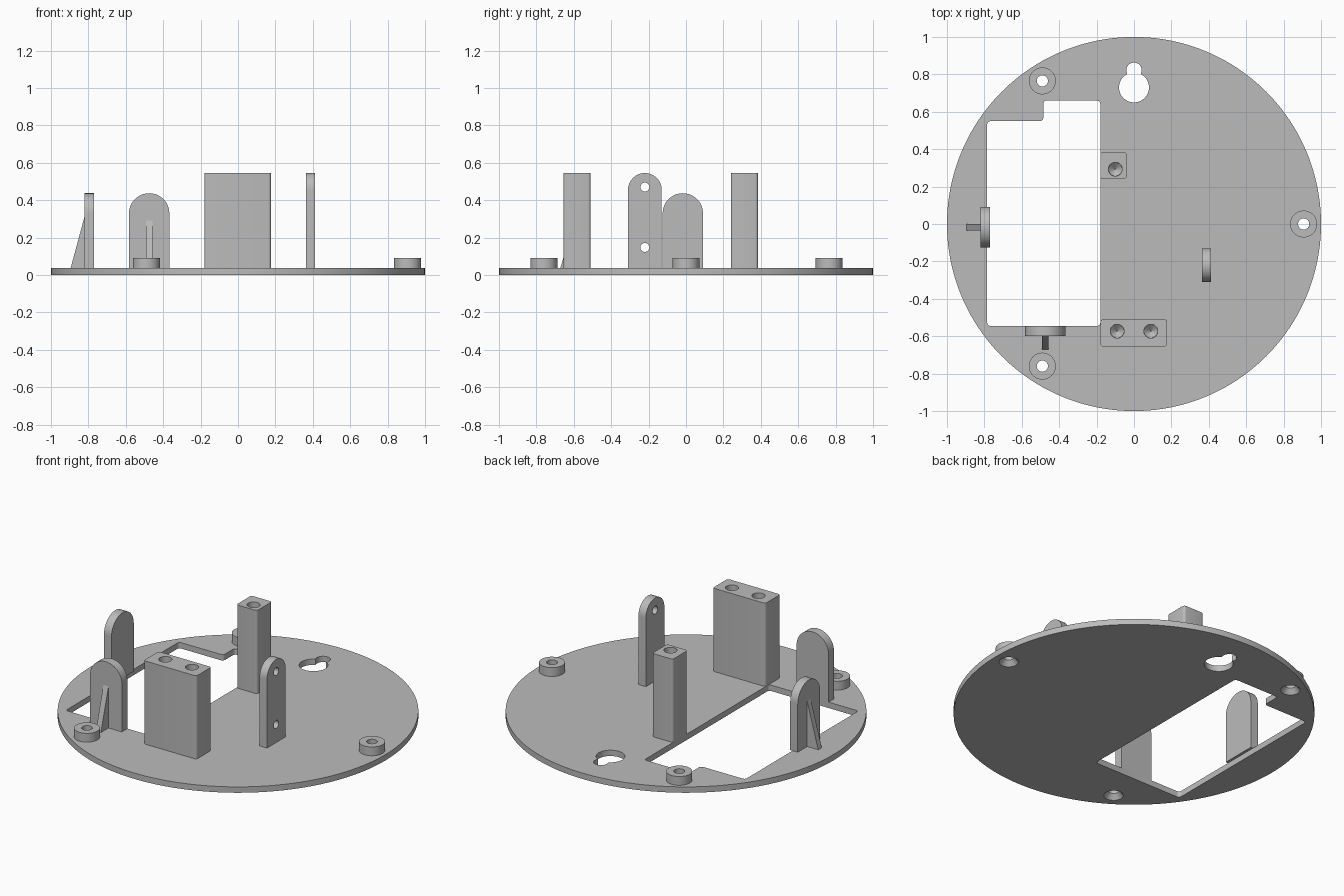
import bpy, bmesh
from math import pi, cos, sin
from mathutils import Vector, Matrix

if "Cube" in bpy.data.objects:
    bpy.data.objects.remove(bpy.data.objects["Cube"])

BASE = 0.036          # plate thickness
POST_TOP = 0.545

grey = bpy.data.materials.new("plain grey")
grey.use_nodes = True
colour = (0.5, 0.5, 0.5, 1)
grey.diffuse_color = colour
grey.node_tree.nodes["Principled BSDF"].inputs["Base Color"].default_value = colour


def prism(name, outline, axis, start, end):
    """Extrude a 2D outline along an axis; the outline holds the other two axes in order."""
    bm = bmesh.new()
    verts = []
    for p in outline:
        co = list(p)
        co.insert(axis, start)
        verts.append(bm.verts.new(co))
    face = bm.faces.new(verts)
    extruded = bmesh.ops.extrude_face_region(bm, geom=[face])["geom"]
    offset = Vector((0, 0, 0))
    offset[axis] = end - start
    moved = [g for g in extruded if isinstance(g, bmesh.types.BMVert)]
    bmesh.ops.translate(bm, vec=offset, verts=moved)
    return finish(name, bm)


def cone(name, x, y, z0, z1, r0, r1, segments=48):
    bm = bmesh.new()
    bmesh.ops.create_cone(bm, cap_ends=True, segments=segments, radius1=r0, radius2=r1,
                          depth=z1 - z0, matrix=Matrix.Translation((x, y, (z0 + z1) / 2)))
    return finish(name, bm)


def finish(name, bm):
    bmesh.ops.recalc_face_normals(bm, faces=bm.faces)
    mesh = bpy.data.meshes.new(name)
    bm.to_mesh(mesh)
    bm.free()
    mesh.materials.append(grey)
    obj = bpy.data.objects.new(name, mesh)
    bpy.context.collection.objects.link(obj)
    return obj


def activate(obj):
    bpy.ops.object.select_all(action="DESELECT")
    obj.select_set(True)
    bpy.context.view_layer.objects.active = obj


def cut(obj, cutters):
    for cutter in cutters:
        cutter.hide_render = True
        mod = obj.modifiers.new("cut", "BOOLEAN")
        mod.operation = "DIFFERENCE"
        mod.solver = "EXACT"
        mod.object = cutter
        activate(obj)
        bpy.ops.object.modifier_apply(modifier=mod.name)


def arc(cx, cy, r, a0, a1, steps=24):
    angles = [a0 + (a1 - a0) * i / steps for i in range(steps + 1)]
    return [(cx + r * cos(a), cy + r * sin(a)) for a in angles]


def fillet(points, r, steps=5):
    """Round every corner of an outline."""
    result = []
    for i, p in enumerate(points):
        p = Vector(p)
        a = p + (Vector(points[i - 1]) - p).normalized() * r
        b = p + (Vector(points[(i + 1) % len(points)]) - p).normalized() * r
        centre = a + b - p
        for k in range(steps + 1):
            t = pi / 2 * k / steps
            result.append(tuple(centre + (a - centre) * cos(t) + (b - centre) * sin(t)))
    return result


def rectangle(x0, x1, y0, y1):
    return [(x0, y0), (x1, y0), (x1, y1), (x0, y1)]


def tab_outline(centre, r, top):
    return [(centre - r, BASE), (centre + r, BASE)] + arc(centre, top - r, r, 0, pi)


parts, helpers = [], []

# Round base plate with battery opening and keyhole slot
plate = cone("base_plate", 0, 0, 0, BASE, 1, 1, 160)
parts.append(plate)
opening = fillet([(-0.785, -0.545), (-0.18, -0.545), (-0.18, 0.66),
                  (-0.485, 0.66), (-0.485, 0.55), (-0.785, 0.55)], 0.018)
plate_cutters = [prism("opening_cutter", opening, 2, -0.1, 0.1),
                 cone("keyhole_cutter", 0, 0.73, -0.1, 0.1, 0.08, 0.08),
                 cone("keyhole_neck_cutter", 0, 0.822, -0.11, 0.11, 0.041, 0.041)]

# Three screw bosses, countersunk from below
for name, x, y in (("back_boss", -0.49, 0.765), ("front_boss", -0.49, -0.76),
                   ("side_boss", 0.907, 0)):
    boss = cone(name, x, y, BASE, 0.09, 0.072, 0.072)
    hole = cone("screw_cutter", x, y, -0.1, 0.2, 0.03, 0.03)
    sink = cone("countersink_cutter", x, y, -0.01, 0.03, 0.062, 0.03)
    cut(boss, [hole])
    plate_cutters += [hole, sink]
    parts.append(boss)
cut(plate, plate_cutters)
helpers += plate_cutters

# Tall posts with pointed pilot holes
for name, bounds, holes in (
        ("wide_post", (-0.18, 0.177, -0.655, -0.51), ((-0.09, -0.573), (0.09, -0.573))),
        ("narrow_post", (-0.18, -0.04, 0.24, 0.385), ((-0.1, 0.293),))):
    post = prism(name, fillet(rectangle(*bounds), 0.015), 2, BASE, POST_TOP)
    drills = []
    for x, y in holes:
        drills.append(cone("drill_cutter", x, y, 0.3, 0.6, 0.037, 0.037))
        drills.append(cone("drill_tip_cutter", x, y, 0.27, 0.301, 0.003, 0.037))
    cut(post, drills)
    helpers += drills
    parts.append(post)

# Rounded retaining tabs, each with a sloping rib behind
parts.append(prism("side_tab", tab_outline(-0.017, 0.108, 0.437), 0, -0.82, -0.769))
parts.append(prism("side_tab_rib", [(-0.895, BASE), (-0.82, BASE), (-0.82, 0.315)],
                   1, -0.034, 0.0))
parts.append(prism("front_tab", tab_outline(-0.475, 0.108, 0.437), 1, -0.598, -0.545))
parts.append(prism("front_tab_rib", [(-0.672, BASE), (-0.598, BASE), (-0.598, 0.29)],
                   0, -0.492, -0.458))

# Taller tab with two cross holes
tall_tab = prism("drilled_tab", tab_outline(-0.22, 0.09, POST_TOP), 0, 0.363, 0.413)
cross = [prism("cross_hole_cutter", arc(-0.22, z, 0.024, 0, 2 * pi * 31 / 32, 31), 0, 0.3, 0.5)
         for z in (0.47, 0.147)]
cut(tall_tab, cross)
helpers += cross
parts.append(tall_tab)

for helper in helpers:
    bpy.data.objects.remove(helper)
for part in parts:
    activate(part)
    bpy.ops.object.shade_smooth_by_angle()
